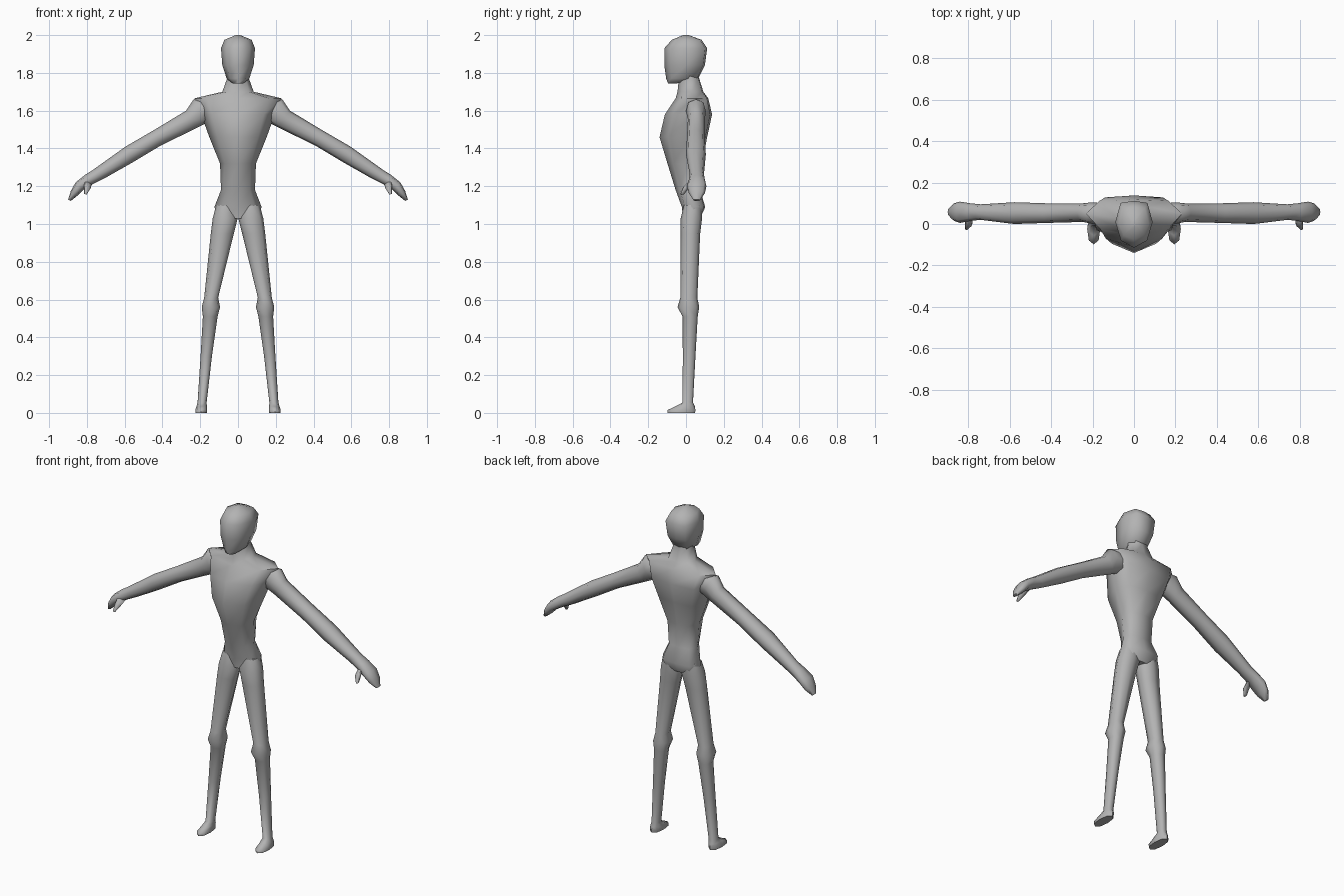
import bpy, bmesh, math
from mathutils import Vector

grey = bpy.data.materials.new("plain grey")
grey.diffuse_color = (0.45, 0.45, 0.45, 1)


def loft(name, rings, mirror=False):
    """Skin a list of equal-length point rings and cap both ends."""
    bm = bmesh.new()
    loops = [[bm.verts.new(p) for p in ring] for ring in rings]
    for a, b in zip(loops, loops[1:]):
        n = len(a)
        for i in range(n):
            j = (i + 1) % n
            bm.faces.new((a[i], a[j], b[j], b[i]))
    bm.faces.new(loops[0])
    bm.faces.new(loops[-1])
    bmesh.ops.recalc_face_normals(bm, faces=bm.faces)
    mesh = bpy.data.meshes.new(name)
    bm.to_mesh(mesh)
    bm.free()
    mesh.materials.append(grey)
    ob = bpy.data.objects.new(name, mesh)
    bpy.context.collection.objects.link(ob)
    bpy.ops.object.select_all(action='DESELECT')
    ob.select_set(True)
    bpy.context.view_layer.objects.active = ob
    bpy.ops.object.shade_smooth_by_angle(angle=math.radians(65))
    if mirror:
        mod = ob.modifiers.new("other side", 'MIRROR')
        mod.use_mirror_merge = False
    return ob


def body_ring(z, w, front, mid, back):
    """Symmetric eight-point section: ridged front, flatter back."""
    fd = mid + (front - mid) * 0.72
    bd = mid + (back - mid) * 0.9
    return [(0, front, z), (w * .7, fd, z), (w, mid, z), (w * .72, bd, z),
            (0, back, z), (-w * .72, bd, z), (-w, mid, z), (-w * .7, fd, z)]


def limb_ring(a, b, front, back):
    """Eight-sided section across the line a-b (x, z), with its depth range."""
    a, b = Vector((a[0], 0, a[1])), Vector((b[0], 0, b[1]))
    centre, u = (a + b) / 2, (a - b) / 2
    y, d = (front + back) / 2, (back - front) / 2
    ring = []
    for i in range(8):
        t = i * math.pi / 4
        k = 1.06 if i % 2 else 1.0
        ring.append(centre + u * math.cos(t) * k + Vector((0, y + d * math.sin(t) * k, 0)))
    return ring


# torso with neck
loft("torso", [body_ring(*s) for s in [
    (1.03, .100, -.015, .03, .075),
    (1.09, .125, -.022, .04, .102),
    (1.18, .090, -.055, .02, .075),
    (1.32, .095, -.098, .01, .085),
    (1.46, .152, -.140, .02, .112),
    (1.58, .195, -.112, .04, .138),
    (1.665, .232, -.055, .05, .118),
    (1.70, .083, -.045, .03, .092),
    (1.77, .058, -.038, .02, .070),
    (1.82, .055, -.035, .02, .068)]])

# head
loft("head", [body_ring(*s) for s in [
    (1.745, .030, -.095, -.07, -.045),
    (1.77, .060, -.105, -.01, .065),
    (1.84, .083, -.115, 0, .100),
    (1.93, .090, -.115, .01, .112),
    (1.975, .072, -.075, 0, .082),
    (2.0, .012, -.015, 0, .015)]])

# arms with hands
loft("arm", [limb_ring(*s) for s in [
    ((.17, 1.66), (.14, 1.55), .01, .10),
    ((.235, 1.66), (.165, 1.535), .0, .105),
    ((.275, 1.60), (.215, 1.51), .01, .10),
    ((.44, 1.50), (.41, 1.415), .005, .10),
    ((.595, 1.41), (.56, 1.325), .0, .105),
    ((.77, 1.285), (.71, 1.24), .02, .095),
    ((.81, 1.26), (.77, 1.21), .015, .10),
    ((.86, 1.22), (.82, 1.18), .005, .108),
    ((.885, 1.175), (.85, 1.15), .015, .10),
    ((.899, 1.13), (.885, 1.122), .04, .075)]], True)

# thumbs
loft("thumb", [limb_ring(*s) for s in [
    ((.815, 1.235), (.775, 1.21), .015, .06),
    ((.815, 1.20), (.78, 1.19), -.015, .02),
    ((.815, 1.16), (.802, 1.155), -.03, -.01)]], True)

# legs with knees and feet
loft("leg", [limb_ring((xo, z), (xi, z), f, b) for z, xi, xo, f, b in [
    (1.10, .012, .115, -.012, .085),
    (1.03, .002, .134, -.028, .085),
    (.95, .022, .144, -.028, .075),
    (.61, .105, .179, -.03, .06),
    (.56, .095, .192, -.045, .07),
    (.51, .108, .186, -.018, .062),
    (.30, .138, .198, -.017, .05),
    (.055, .166, .214, -.018, .037),
    (.035, .165, .220, -.055, .047),
    (.015, .163, .226, -.098, .050),
    (.0, .165, .225, -.098, .048)]], True)
